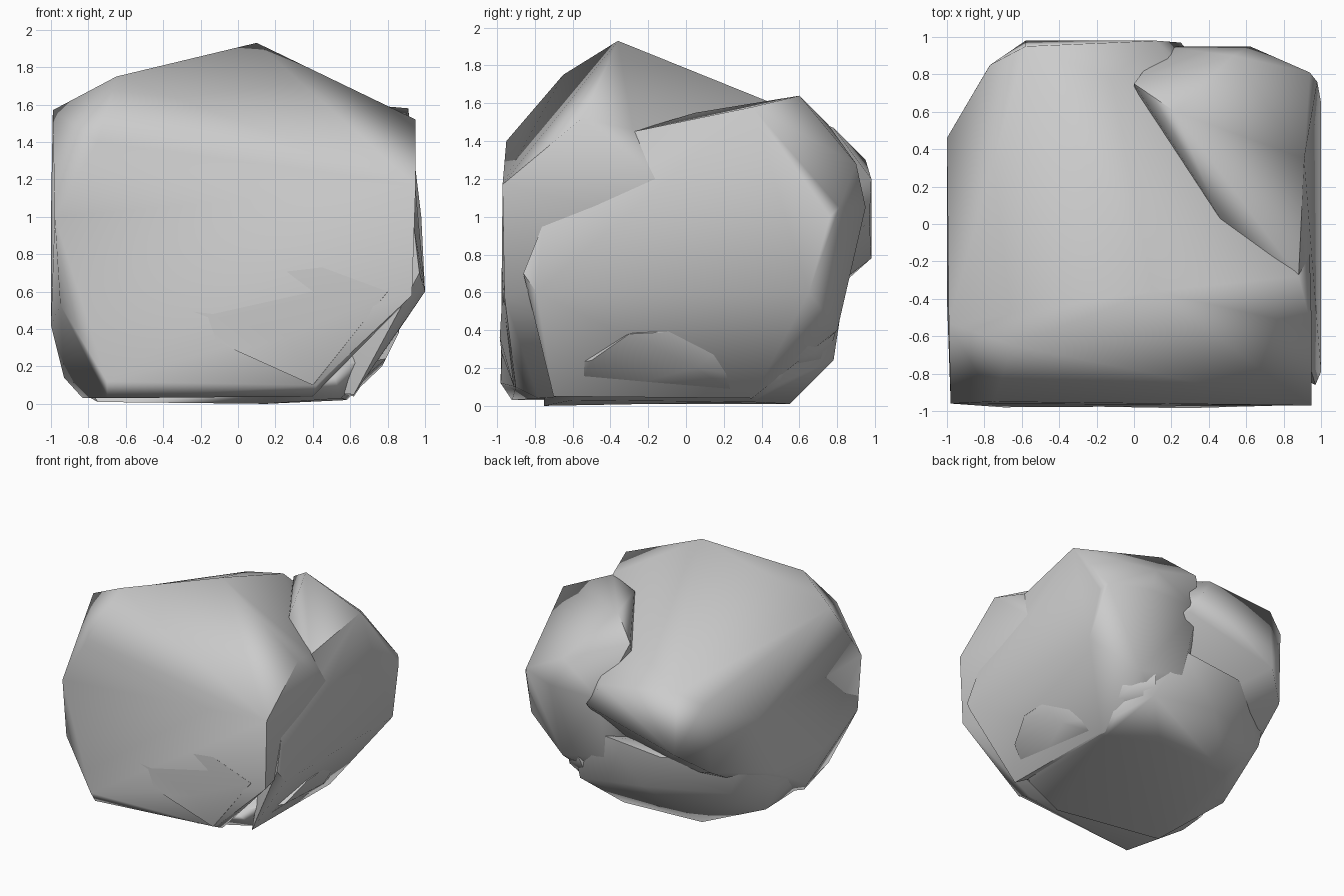
import bpy, bmesh, math


def rock(name, points, angle=60):
    """Convex stone chunk spanned by a few corner points."""
    bm = bmesh.new()
    for p in points:
        bm.verts.new(p)
    bmesh.ops.convex_hull(bm, input=bm.verts)
    junk = [v for v in bm.verts if not v.link_faces]
    bmesh.ops.delete(bm, geom=junk, context='VERTS')
    bmesh.ops.dissolve_limit(bm, angle_limit=math.radians(4), verts=bm.verts, edges=bm.edges)
    bmesh.ops.recalc_face_normals(bm, faces=bm.faces)
    me = bpy.data.meshes.new(name)
    bm.to_mesh(me)
    bm.free()
    ob = bpy.data.objects.new(name, me)
    bpy.context.collection.objects.link(ob)
    bpy.ops.object.select_all(action='DESELECT')
    ob.select_set(True)
    bpy.context.view_layer.objects.active = ob
    bpy.ops.object.shade_smooth_by_angle(angle=math.radians(angle))
    # big faces stay flat, only the rims are soft
    wn = ob.modifiers.new("soft_rims", 'WEIGHTED_NORMAL')
    wn.keep_sharp = True
    return ob


# Large main boulder: peak, top slope, left flank, back overhang, front face
rock("main_boulder", [
    (0.10, -0.36, 1.93), (-0.65, -0.65, 1.75), (-0.99, -0.53, 1.57),
    (0.95, -0.55, 1.52), (0.88, -0.28, 1.46),
    (-0.77, 0.85, 1.21), (-0.12, 0.78, 1.47),
    (-0.58, 0.95, 1.30), (-0.58, 0.98, 0.78), (0.12, 0.98, 1.20), (0.25, 0.97, 0.98),
    (-1.00, 0.46, 1.00), (-0.80, 0.80, 0.62), (-1.00, -0.40, 0.42), (-0.99, 0.20, 0.45),
    (-0.75, -0.95, 1.40), (-0.98, -0.96, 1.00), (0.95, -0.97, 1.17), (0.93, -0.96, 0.58),
    (-0.95, -0.95, 0.53), (-0.93, -0.30, 0.14), (-0.70, -0.98, 0.12),
    (0.00, -0.97, 0.28), (0.42, -0.90, 0.10),
    (-0.70, -0.92, 0.03), (-0.83, -0.40, 0.03), (0.40, -0.78, 0.04), (0.93, 0.20, 0.90),
    (-0.70, -0.20, 0.05), (0.30, 0.10, 0.10)])

# Second boulder leaning on the right and back
rock("side_boulder", [
    (0.88, -0.28, 1.45), (0.22, 0.60, 1.64), (0.91, 0.35, 1.58), (0.45, 0.05, 1.55),
    (0.00, 0.75, 1.49), (0.53, 0.90, 1.28), (0.94, 0.81, 1.05), (0.98, 0.76, 1.00),
    (0.15, 0.95, 1.05), (0.62, 0.95, 1.05), (0.94, -0.76, 0.95), (0.97, -0.86, 0.70),
    (1.00, -0.79, 0.60), (1.00, 0.65, 0.60), (0.20, 0.82, 0.50), (0.60, 0.80, 0.40),
    (0.62, -0.70, 0.05), (0.62, 0.35, 0.04), (0.00, 0.50, 0.10)])

# Low base stone carrying the others
rock("base_boulder", [
    (-0.75, -0.60, 0.01), (0.15, -0.75, 0.0), (0.55, -0.60, 0.03), (0.58, 0.35, 0.02),
    (0.20, 0.55, 0.01), (-0.50, 0.50, 0.01), (-0.82, 0.10, 0.05),
    (0.50, -0.76, 0.20), (0.79, -0.50, 0.24), (0.86, -0.30, 0.38), (0.86, -0.10, 0.39),
    (0.77, 0.05, 0.20), (0.80, 0.45, 0.50), (0.60, 0.50, 0.12),
    (-0.20, 0.63, 0.12), (0.45, 0.78, 0.24), (-0.15, 0.79, 0.33),
    (-0.35, 0.84, 0.65), (0.20, 0.85, 0.70), (-0.80, 0.55, 0.35),
    (-0.95, 0.10, 0.30), (-0.90, 0.50, 0.65), (-0.93, -0.40, 0.30)])

# Thin shard showing low on the front face
rock("front_shard", [
    (-0.65, -0.968, 0.60), (0.45, -0.975, 0.73), (0.80, -0.97, 0.60),
    (0.40, -0.91, 0.10), (0.00, -0.975, 0.28), (0.27, -0.985, 0.36),
    (0.75, -0.80, 0.50), (0.30, -0.70, 0.15), (0.00, -0.60, 0.50)])

# Small chip bedded in the lower back
rock("back_chip", [
    (0.45, 0.80, 0.42), (0.76, 0.55, 0.42), (0.62, 0.68, 0.28),
    (0.40, 0.74, 0.22), (0.66, 0.42, 0.18), (0.30, 0.50, 0.20), (0.40, 0.40, 0.45)])
